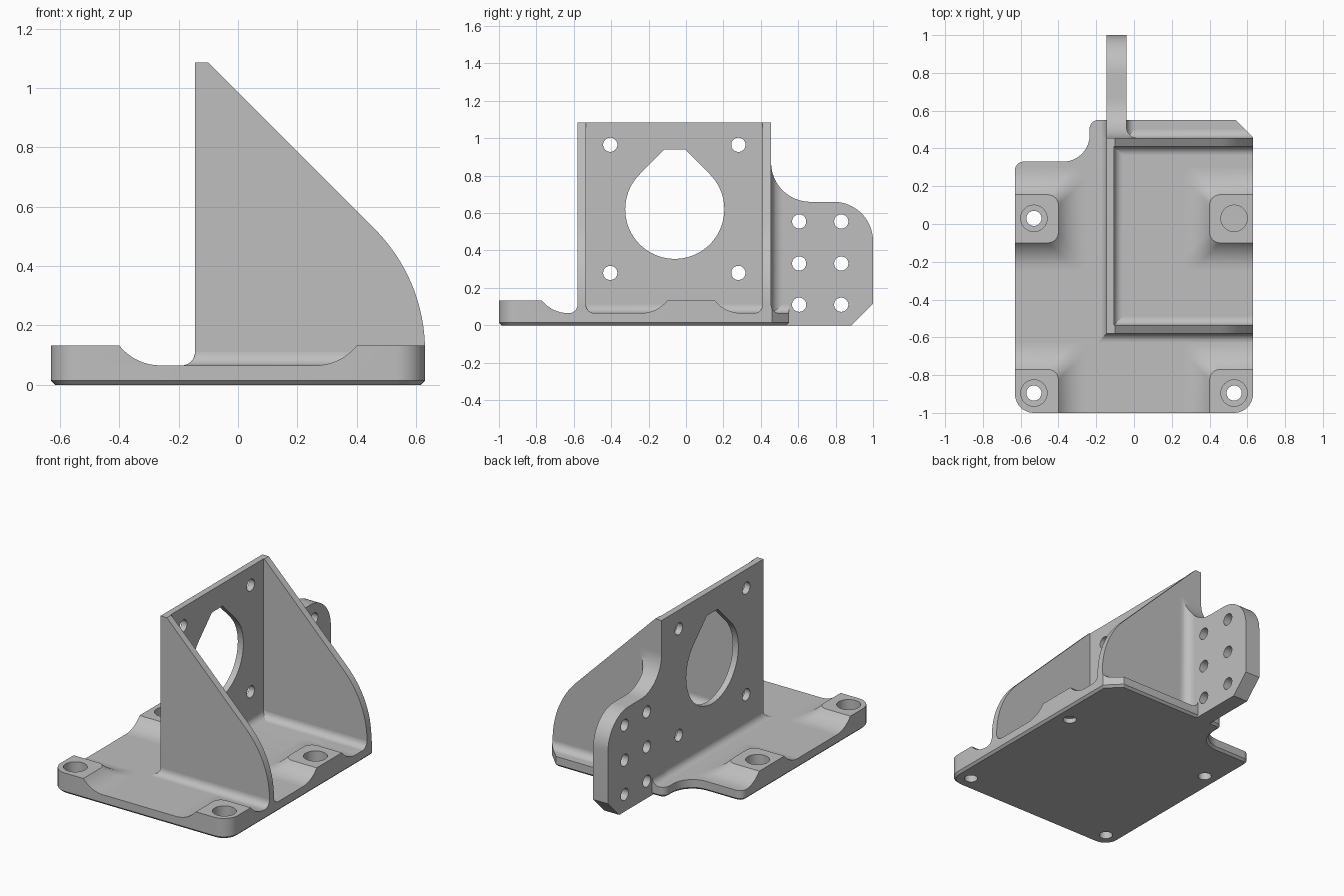
import bpy
import bmesh
from math import sin, cos, tan, asin, pi, radians
from mathutils import Vector

if "Cube" in bpy.data.objects:
    bpy.data.objects.remove(bpy.data.objects["Cube"], do_unlink=True)

grey = bpy.data.materials.new("plain grey")
grey.use_nodes = True
GREY = (0.52, 0.52, 0.52, 1)
grey.diffuse_color = GREY
grey.node_tree.nodes["Principled BSDF"].inputs["Base Color"].default_value = GREY

FLOOR = 0.065      # top of the base plate
SUNK = 0.03        # depth to which parts are sunk into the base
FILLET = 0.045


# ---- helpers ----
def loft(name, rings, axis="z"):
    """Solid through rings of (2D points, level along the axis)."""
    place = {"x": lambda p, w: (w, p[0], p[1]),
             "y": lambda p, w: (p[0], w, p[1]),
             "z": lambda p, w: (p[0], p[1], w)}[axis]
    bm = bmesh.new()
    loops = [[bm.verts.new(place(p, w)) for p in pts] for pts, w in rings]
    n = len(loops[0])
    for low, high in zip(loops, loops[1:]):
        for i in range(n):
            j = (i + 1) % n
            bm.faces.new((low[i], low[j], high[j], high[i]))
    bm.faces.new(loops[0])
    bm.faces.new(loops[-1])
    bmesh.ops.recalc_face_normals(bm, faces=bm.faces[:])
    mesh = bpy.data.meshes.new(name)
    bm.to_mesh(mesh)
    bm.free()
    mesh.materials.append(grey)
    obj = bpy.data.objects.new(name, mesh)
    bpy.context.collection.objects.link(obj)
    return obj


def prism(name, pts, axis, a, b):
    return loft(name, [(pts, a), (pts, b)], axis)


def rounded(corners, steps=10):
    """Polygon from (u, v) or (u, v, radius) corners."""
    pts = []
    for i, c in enumerate(corners):
        p = Vector(c[:2])
        if len(c) < 3:
            pts.append(p)
            continue
        a = (Vector(corners[i - 1][:2]) - p).normalized()
        b = (Vector(corners[(i + 1) % len(corners)][:2]) - p).normalized()
        half, r = a.angle(b) / 2, c[2]
        centre = p + (a + b).normalized() * r / sin(half)
        start, end = p + a * r / tan(half) - centre, p + b * r / tan(half) - centre
        sweep = pi - 2 * half
        for k in range(steps + 1):
            f = k / steps
            pts.append(centre + (start * sin((1 - f) * sweep) + end * sin(f * sweep)) / sin(sweep))
    return pts


def circle(u, v, r, n=32):
    return [(u + r * cos(2 * pi * i / n), v + r * sin(2 * pi * i / n)) for i in range(n)]


def cove(x0, x1, y0, y1, corner, spread, height, side=1, steps=8):
    """Rings of a rectangle with a concave skirt; side -1 flares inwards."""
    radius = (spread ** 2 + height ** 2) / (2 * height)
    top = asin(min(1, spread / radius))
    rings = []
    for k in range(steps + 1):
        t = top * k / steps
        e = side * (spread - radius * sin(t))
        a, b, c, d = x0 - e, x1 + e, y0 - e, y1 + e
        pts = rounded([(a, c, corner), (b, c, corner), (b, d, corner), (a, d, corner)], 6)
        rings.append((pts, FLOOR + radius * (1 - cos(t))))
    return rings


def combine(obj, tool, operation="DIFFERENCE"):
    mod = obj.modifiers.new("cut", "BOOLEAN")
    mod.operation, mod.object, mod.solver = operation, tool, "EXACT"
    bpy.context.view_layer.objects.active = obj
    bpy.ops.object.modifier_apply(modifier=mod.name)
    bpy.data.objects.remove(tool, do_unlink=True)


# ---- base plate with a chamfered underside ----
outline = rounded([(-0.63, -1, 0.1), (0.63, -1, 0.1), (0.63, 0.46), (0.54, 0.55),
                   (-0.235, 0.55, 0.045), (-0.235, 0.33, 0.14), (-0.63, 0.33, 0.045)])
base = prism("base_plate", outline, "z", 0, FLOOR)
bm = bmesh.new()
bm.from_mesh(base.data)
rim = [e for e in bm.edges if all(v.co.z < 0.001 for v in e.verts)]
bmesh.ops.bevel(bm, geom=rim, offset=0.014, segments=1, affect="EDGES")
bm.to_mesh(base.data)
bm.free()


def trim(obj):
    combine(obj, prism("trimmer", outline, "z", 0, 0.5), "INTERSECT")


def screw_hole(obj, x, y):
    combine(obj, prism("bore", circle(x, y, 0.04), "z", -0.1, 0.3))
    combine(obj, prism("counterbore", circle(x, y, 0.07), "z", 0.06, 0.3))


# ---- four screw bosses with coved skirts ----
for side, side_name in ((1, "left"), (-1, "right")):
    for y0, y1, hole_y, row in ((-1.3, -0.77, -0.895, "front"), (-0.1, 0.155, 0.03, "rear")):
        x0, x1 = sorted((side * 0.4, side * 0.9))
        rings = cove(x0, x1, y0, y1, 0.055, 0.14, 0.067)
        boss = loft(f"{row}_{side_name}_boss", [(rings[0][0], SUNK)] + rings)
        trim(boss)
        for part in (boss, base):
            screw_hole(part, side * 0.53, hole_y)

# ---- fillets where the walls and the fin meet the base ----
rings = cove(-0.145, 0.9, -0.58, 0.455, 0.002, FILLET, FILLET)
foot = loft("wall_foot", [(rings[0][0], SUNK)] + rings)
rings = cove(-0.105, 1, -0.535, 0.41, 0.002 + FILLET, FILLET, FILLET, -1)
rings = cove(-0.105, 1, -0.535, 0.41, 0.002, FILLET, FILLET, -1)
combine(foot, loft("pocket", rings + [(rings[-1][0], 0.4)]))
trim(foot)
rings = cove(-0.145, -0.04, 0.42, 0.9, 0.002, FILLET, FILLET)
fin_foot = loft("fin_foot", [(rings[0][0], SUNK)] + rings)
trim(fin_foot)

# ---- upright mounting wall ----
wall = prism("mounting_wall", [(-0.58, SUNK), (0.455, SUNK), (0.455, 1.085), (-0.58, 1.085)],
             "x", -0.145, -0.105)
CY, CZ, R = -0.06, 0.62, 0.265
teardrop = [(CY + R * cos(radians(a)), CZ + R * sin(radians(a))) for a in range(135, 406, 5)]
teardrop += [(CY + 0.055, 0.94), (CY - 0.055, 0.94)]
combine(wall, prism("opening", teardrop, "x", -0.3, 0.1))
for y in (-0.405, 0.28):
    for z in (0.28, 0.965):
        combine(wall, prism("bolt_hole", circle(y, z, 0.038), "x", -0.3, 0.1))

# ---- two triangular side gussets ----
gusset = rounded([(-0.145, SUNK), (0.63, SUNK), (0.63, 0.355, 0.58),
                  (-0.1, 1.085), (-0.145, 1.085)], 20)
prism("front_gusset", gusset, "y", -0.58, -0.535)
prism("rear_gusset", gusset, "y", 0.41, 0.455)

# ---- rear fin with six holes ----
fin_profile = rounded([(0.44, 0), (0.885, 0), (1, 0.115), (1, 0.66, 0.21),
                       (0.455, 0.66, 0.21), (0.455, 0.9), (0.44, 0.9)], 16)
fin = prism("rear_fin", fin_profile, "x", -0.145, -0.04)
for y in (0.605, 0.83):
    for z in (0.11, 0.33, 0.555):
        combine(fin, prism("fin_hole", circle(y, z, 0.038), "x", -0.3, 0.1))

# ---- upright fillet between the fin and the rear gusset ----
corner = rounded([(-0.05, 0.445), (0.021, 0.445), (0.021, 0.455), (-0.04, 0.455, 0.06),
                  (-0.04, 0.516), (-0.05, 0.516)])
fin_fillet = prism("fin_fillet", corner, "z", SUNK, 1)
combine(fin_fillet, prism("fin_trimmer", fin_profile, "x", -0.2, 0.2), "INTERSECT")

# ---- shading ----
bpy.ops.object.select_all(action="DESELECT")
for obj in bpy.context.collection.objects:
    if obj.type == "MESH" and grey.name in obj.data.materials:
        obj.select_set(True)
        bpy.context.view_layer.objects.active = obj
bpy.ops.object.shade_smooth_by_angle(angle=radians(25))
